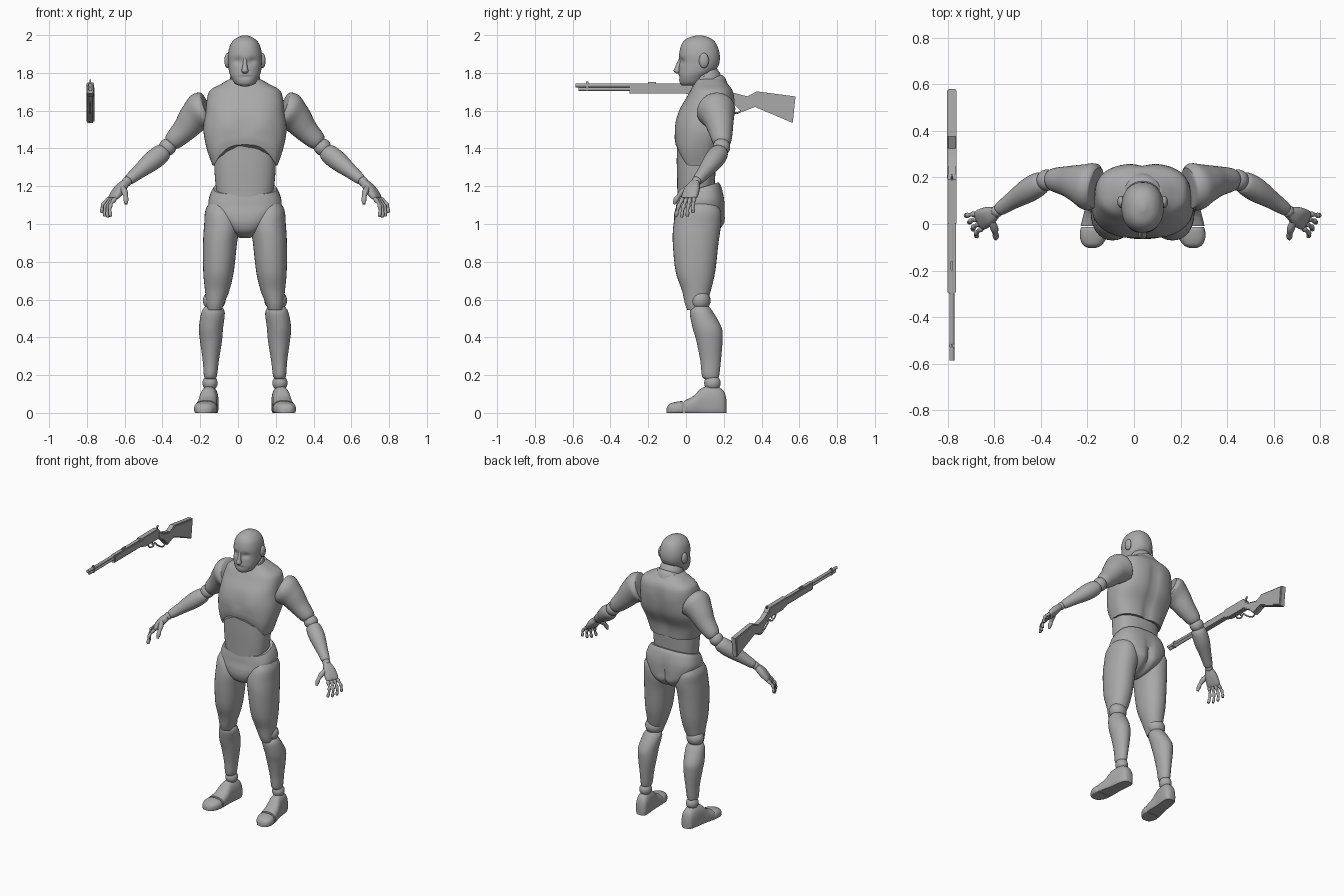
import bpy, bmesh, math
from mathutils import Vector

cube = bpy.data.objects.get("Cube")
if cube:
    bpy.data.objects.remove(cube, do_unlink=True)

MID = 0.037          # the figure's own centre line
GUN_X = -0.782       # the rifle's centre line
UP, BACK = Vector((0, 0, 1)), Vector((0, 1, 0))

grey = bpy.data.materials.new("plain_grey")
grey.use_nodes = True
grey.diffuse_color = (0.4, 0.4, 0.4, 1)
grey.node_tree.nodes["Principled BSDF"].inputs["Base Color"].default_value = (0.4, 0.4, 0.4, 1)


def bell(value, width):
    return math.exp(-(value / width) ** 2)


def clamp(value):
    return max(0.0, min(1.0, value))


def finish(name, bm, angle=40):
    bmesh.ops.recalc_face_normals(bm, faces=bm.faces)
    mesh = bpy.data.meshes.new(name)
    bm.to_mesh(mesh)
    bm.free()
    mesh.materials.append(grey)
    obj = bpy.data.objects.new(name, mesh)
    bpy.context.collection.objects.link(obj)
    bpy.ops.object.select_all(action='DESELECT')
    obj.select_set(True)
    bpy.context.view_layer.objects.active = obj
    bpy.ops.object.shade_smooth_by_angle(angle=math.radians(angle))
    return obj


def spline(rows, steps=5):
    """Smooth curve through the given rows of numbers."""
    padded = [rows[0]] + list(rows) + [rows[-1]]
    result = []
    for a, b, c, d in zip(padded, padded[1:], padded[2:], padded[3:]):
        for k in range(steps):
            t = k / steps
            result.append([q + 0.5 * t * (r - p + t * (2 * p - 5 * q + 4 * r - s + t * (3 * (q - r) + s - p)))
                           for p, q, r, s in zip(a, b, c, d)])
    return result + [list(rows[-1])]


def loft(name, rows, side=1, across=None, power=2.0, warp=None, sides=32, centre=MID):
    """Skin over oval rings (x, y, z, radius, other radius); rings follow the path unless 'across' is set."""
    rows = spline([r if len(r) == 5 else (*r, r[3]) for r in rows])
    points = [Vector(r[:3]) for r in rows]
    bm, rings = bmesh.new(), []
    for i, row in enumerate(rows):
        if across:
            u, v = Vector((1, 0, 0)), across
        else:
            turn = (points[min(i + 1, len(rows) - 1)] - points[max(i - 1, 0)]).to_track_quat('Z', 'Y')
            u, v = turn @ Vector((1, 0, 0)), turn @ Vector((0, 1, 0))
        ring = []
        for j in range(sides):
            c, s = math.cos(math.tau * j / sides), math.sin(math.tau * j / sides)
            co = points[i] + u * math.copysign(abs(c) ** (2 / power), c) * max(row[3], 0.001)
            co += v * math.copysign(abs(s) ** (2 / power), s) * max(row[4], 0.001)
            if warp:
                warp(co)
            ring.append(bm.verts.new((co.x * side + centre, co.y, co.z)))
        rings.append(ring)
    for low, high in zip(rings, rings[1:]):
        for j in range(sides):
            k = (j + 1) % sides
            bm.faces.new((low[j], low[k], high[k], high[j]))
    bm.faces.new(rings[0])
    bm.faces.new(rings[-1])
    return finish(name, bm)


def ball(name, place, size, side=1):
    bm = bmesh.new()
    bmesh.ops.create_uvsphere(bm, u_segments=24, v_segments=16, radius=1)
    for v in bm.verts:
        v.co = Vector((v.co.x * size[0] + place[0] * side + MID,
                       v.co.y * size[1] + place[1], v.co.z * size[2] + place[2]))
    return finish(name, bm)


def plate(name, outline, half, bevel):
    """Side outline (y, z) given thickness in x, with softened edges."""
    bm = bmesh.new()
    face = bm.faces.new([bm.verts.new((GUN_X - half, y, z)) for y, z in outline])
    out = bmesh.ops.extrude_face_region(bm, geom=[face])
    bmesh.ops.translate(bm, vec=(half * 2, 0, 0),
                        verts=[v for v in out["geom"] if isinstance(v, bmesh.types.BMVert)])
    rim = [e for e in bm.edges if abs(e.verts[0].co.x - e.verts[1].co.x) < 1e-5]
    bmesh.ops.bevel(bm, geom=rim, offset=bevel, segments=2, affect='EDGES')
    return finish(name, bm, 30)


# Torso shaping rules
def chest_shape(co):
    front = clamp((0.1 - co.y) / 0.12)
    if co.y < 0.06:
        co.y -= 0.01 * bell(abs(co.x) - 0.09, 0.07) * bell(co.z - 1.53, 0.07)
    else:
        co.y -= 0.015 * bell(co.x, 0.03) * clamp((1.72 - co.z) / 0.1)
    lift = 0.11 * front * max(0, 1 - (abs(co.x) / 0.165) ** 3)
    co.z += lift * clamp((1.5 - co.z) / 0.19)


def pelvis_shape(co):
    if co.y > 0.07:
        co.y -= 0.022 * bell(co.x, 0.022) * clamp((1.15 - co.z) / 0.1)
    co.z += (co.y - 0.07) * 0.3 * clamp((co.z - 1.05) / 0.12)


def face_shape(co):
    if co.y < 0.03:
        co.y += 0.014 * bell(abs(co.x) - 0.038, 0.024) * bell(co.z - 1.862, 0.017)
        co.y += 0.006 * bell(co.x, 0.035) * bell(co.z - 1.778, 0.008)


def flat_sole(co):
    co.z = max(co.z, 0)


loft("chest", [(0, .06, 1.31, .172, .115), (0, .065, 1.4, .203, .125), (0, .093, 1.5, .22, .147),
               (0, .112, 1.6, .208, .147), (0, .13, 1.67, .2, .127), (0, .135, 1.71, .182, .11),
               (0, .132, 1.74, .13, .09), (0, .125, 1.768, .08, .075)],
     across=BACK, power=2.6, warp=chest_shape, sides=64)
loft("abdomen", [(0, .053, 1.13, .145, .098), (0, .053, 1.22, .157, .1), (0, .055, 1.32, .163, .104),
                 (0, .06, 1.46, .165, .108)], across=BACK, power=2.5, sides=48)
loft("pelvis", [(0, .06, .925, .026, .035), (0, .06, .955, .075, .098), (0, .07, 1, .125, .132),
                (0, .072, 1.05, .17, .135), (0, .075, 1.11, .193, .128), (0, .07, 1.16, .182, .118),
                (0, .065, 1.19, .166, .108)], across=BACK, power=2.7, warp=pelvis_shape, sides=64)

# Neck with two collar rolls
loft("neck_collar", [(0, .14, 1.7, .09), (0, .125, 1.73, .093), (0, .115, 1.75, .086), (0, .112, 1.756, .074)])
loft("neck", [(0, .12, 1.74, .072), (0, .112, 1.755, .08), (0, .1, 1.78, .078), (0, .095, 1.787, .069),
              (0, .083, 1.81, .068), (0, .07, 1.835, .064)])

# Head
loft("head", [(0, .015, 1.732, .03, .035), (0, .025, 1.745, .055, .057), (0, .037, 1.78, .075, .076),
              (0, .057, 1.81, .085, .095), (0, .07, 1.85, .089, .106), (0, .071, 1.9, .09, .107),
              (0, .069, 1.95, .077, .093), (0, .069, 1.982, .05, .064), (0, .07, 1.999, .012, .015)],
     across=BACK, power=2.2, warp=face_shape, sides=64)
loft("nose", [(0, -.028, 1.88, .008), (0, -.04, 1.835, .013, .016), (0, -.046, 1.81, .018, .019),
              (0, -.04, 1.797, .01)], across=BACK, sides=16)

for side, word in ((1, "left_"), (-1, "right_")):
    ball(word + "ear", (.093, .095, 1.865), (.016, .026, .04), side)

    # Arm
    loft(word + "upper_arm", [(.2, .155, 1.61, .088), (.225, .16, 1.598, .103), (.27, .172, 1.56, .084),
                              (.32, .183, 1.5, .066), (.38, .19, 1.44, .05), (.398, .19, 1.422, .034)], side)
    ball(word + "elbow", (.41, .188, 1.407), (.046, .046, .046), side)
    loft(word + "forearm", [(.42, .185, 1.393, .032), (.44, .175, 1.375, .049), (.49, .145, 1.335, .052),
                            (.56, .1, 1.278, .038), (.61, .066, 1.237, .029), (.618, .06, 1.23, .02)], side)
    ball(word + "wrist", (.625, .055, 1.225), (.026, .026, .026), side)

    # Hand: palm, four jointed fingers and a thumb
    loft(word + "palm", [(.628, .05, 1.222, .023, .02), (.66, .035, 1.188, .04, .025),
                         (.69, .02, 1.15, .045, .02), (.702, .014, 1.133, .04, .013)], side, power=2.6)
    for number, finger in enumerate(("index", "middle", "ring", "little")):
        k = -.033 + .022 * number
        start = Vector((.695 + .42 * k, .016 + .9 * k, 1.14))
        reach = Vector((.038 + .3 * k, -.025 + .5 * k, (-.105, -.11, -.105, -.085)[number]))
        rows = []
        for joint in range(3):
            for part, radius in ((.04, .0085), (.16, .0125), (.29, .0095)):
                t = joint / 3 + part
                bend = Vector((.018, -.004, .006)) * math.sin(math.pi * t)
                rows.append((*(start + reach * t + bend), radius * (1 - .2 * t)))
        loft(word + finger + "_finger", rows, side, sides=12)
    loft(word + "thumb", [(.65, .015, 1.195, .014), (.637, -.018, 1.17, .017), (.632, -.04, 1.147, .012),
                          (.63, -.052, 1.13, .014), (.63, -.064, 1.105, .007)], side, sides=12)

    # Leg
    loft(word + "thigh", [(.135, .07, 1.12, .05, .08), (.13, .068, 1.07, .08, .115), (.122, .06, 1, .094, .126),
                          (.132, .051, .9, .09, .121), (.14, .05, .75, .081, .105), (.147, .055, .65, .065, .077),
                          (.157, .052, .58, .047, .058), (.16, .045, .545, .036, .038)], side, across=BACK, power=2.15)
    ball(word + "knee", (.163, .075, .595), (.06, .055, .055), side)
    loft(word + "shin", [(.167, .078, .562, .045, .045), (.169, .083, .53, .062, .063), (.18, .112, .45, .064, .077),
                         (.18, .124, .38, .058, .069), (.181, .13, .28, .043, .055),
                         (.183, .13, .2, .035, .046), (.184, .132, .18, .027, .035)], side, across=BACK)
    ball(word + "ankle", (.185, .14, .158), (.04, .044, .042), side)

    # Foot: each row holds y, half width and height, with a flat sole
    def shoe(rows):
        return [(.188 - .12 * (y - .14), y, h * .35, w, h * .65) for y, w, h in rows]
    loft(word + "foot", shoe([(.214, .02, .07), (.2, .038, .115), (.16, .046, .14), (.09, .048, .135),
                              (.04, .054, .09), (-.008, .06, .066)]), side, across=UP, power=2.5, warp=flat_sole)
    loft(word + "toes", shoe([(-.012, .055, .057), (-.025, .06, .062), (-.06, .057, .057),
                              (-.09, .04, .046), (-.102, .018, .026)]), side, across=UP, power=2.5, warp=flat_sole)


# Rifle
def tube(name, y_start, y_end, z, radius):
    loft(name, [(0, y_start, z, radius), (0, y_end, z, radius)], across=UP, sides=16, centre=GUN_X)


def box(name, y0, y1, z0, z1, half, bevel=0.003):
    plate(name, [(y0, z0), (y1, z0), (y1, z1), (y0, z1)], half, bevel)


tube("rifle_barrel", -.585, .02, 1.734, .0105)
tube("rifle_magazine_tube", -.57, .02, 1.714, .0095)
box("rifle_barrel_band", -.53, -.515, 1.705, 1.745, .012)
box("rifle_front_sight", -.53, -.515, 1.743, 1.755, .003, .001)
box("rifle_rear_sight", -.2, -.16, 1.74, 1.753, .005, .002)
box("rifle_forestock", -.3, .01, 1.69, 1.743, .018, .006)
plate("rifle_receiver", [(0, 1.69), (.05, 1.675), (.21, 1.675), (.215, 1.72), (.19, 1.748), (0, 1.748)], .019, .003)
plate("rifle_hammer", [(.18, 1.74), (.2, 1.735), (.215, 1.76), (.205, 1.764)], .004, .001)
plate("rifle_stock", [(.19, 1.735), (.25, 1.695), (.325, 1.676), (.375, 1.702), (.58, 1.675), (.565, 1.535),
                      (.365, 1.62), (.295, 1.592), (.25, 1.64), (.19, 1.677)], .021, .006)
loft("rifle_lever_loop", [(0, .1, 1.676, .005), (0, .11, 1.645, .005), (0, .15, 1.632, .005), (0, .175, 1.65, .005),
                          (0, .2, 1.625, .005), (0, .26, 1.588, .005), (0, .29, 1.597, .005)],
     sides=10, centre=GUN_X)
plate("rifle_trigger", [(.14, 1.68), (.15, 1.68), (.15, 1.65), (.143, 1.645)], .003, .001)
